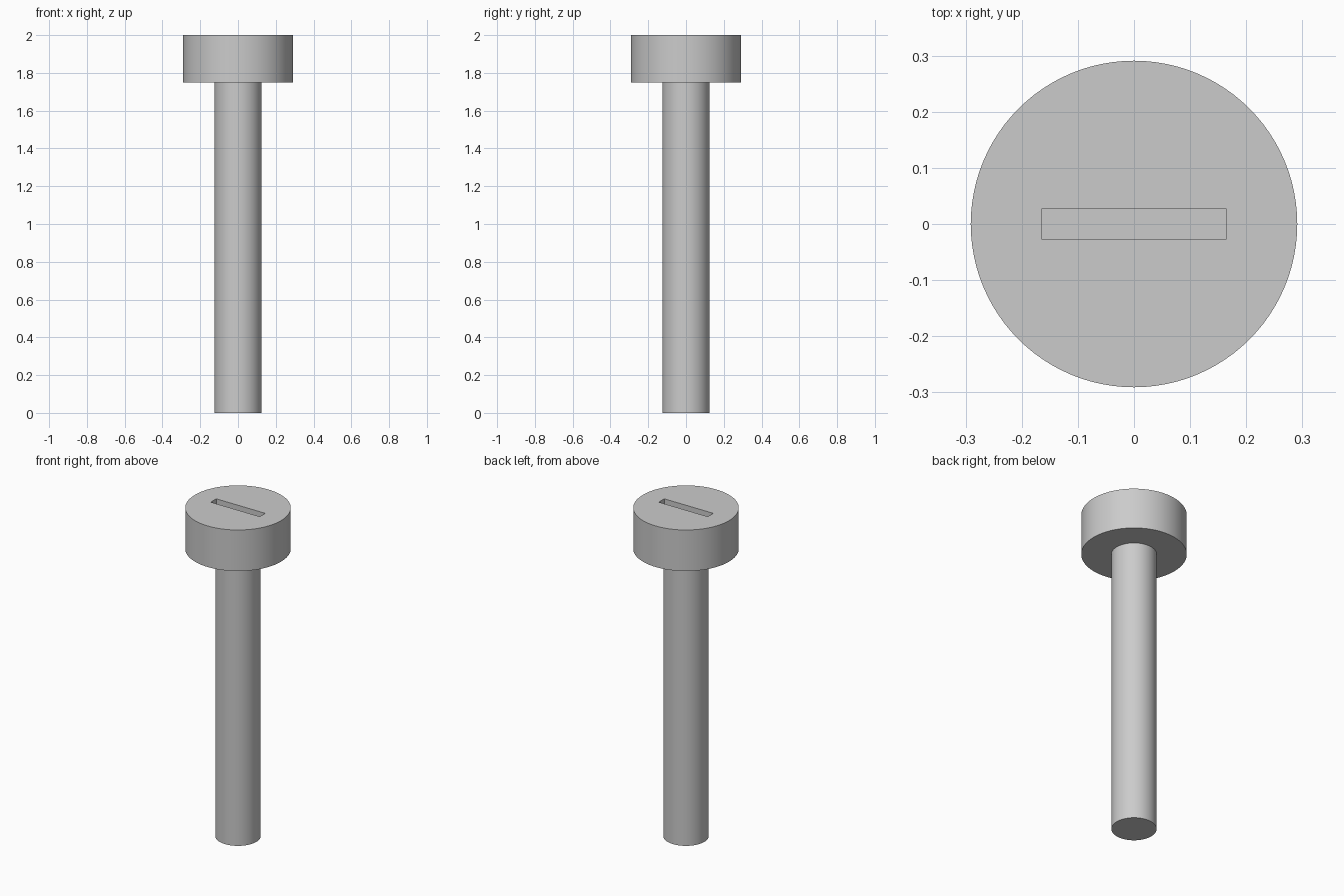
import bpy
import math

if "Cube" in bpy.data.objects:
    bpy.data.objects.remove(bpy.data.objects["Cube"], do_unlink=True)

HEIGHT = 2.0
HEAD_BOTTOM = 1.75
HEAD_RADIUS = 0.291
SHAFT_RADIUS = 0.125
SLOT_LENGTH, SLOT_WIDTH, SLOT_DEPTH = 0.33, 0.053, 0.085

# One plain grey
steel = bpy.data.materials.new("steel_grey")
steel.use_nodes = True
grey = (0.6, 0.6, 0.6, 1)
steel.diffuse_color = grey
steel.node_tree.nodes["Principled BSDF"].inputs["Base Color"].default_value = grey


def cylinder(name, radius, bottom, top):
    bpy.ops.mesh.primitive_cylinder_add(
        vertices=96, radius=radius, depth=top - bottom,
        location=(0, 0, (bottom + top) / 2))
    obj = bpy.context.object
    obj.name = name
    obj.data.materials.append(steel)
    return obj


def smooth(obj):
    bpy.ops.object.select_all(action='DESELECT')
    obj.select_set(True)
    bpy.context.view_layer.objects.active = obj
    bpy.ops.object.shade_smooth_by_angle(angle=math.radians(30))


# Shaft, sunk slightly into the head
shaft = cylinder("shaft", SHAFT_RADIUS, 0, HEAD_BOTTOM + 0.01)
smooth(shaft)

# Head
head = cylinder("head", HEAD_RADIUS, HEAD_BOTTOM, HEIGHT)

# Driver slot cut into the top of the head
bpy.ops.mesh.primitive_cube_add(size=1, location=(0, 0, HEIGHT))
cutter = bpy.context.object
cutter.name = "slot_cutter"
cutter.scale = (SLOT_LENGTH, SLOT_WIDTH, 2 * SLOT_DEPTH)
cutter.data.materials.append(steel)
cutter.hide_render = True

cut = head.modifiers.new("slot", 'BOOLEAN')
cut.operation = 'DIFFERENCE'
cut.solver = 'EXACT'
cut.object = cutter
bpy.context.view_layer.objects.active = head
bpy.ops.object.modifier_apply(modifier=cut.name)
bpy.data.objects.remove(cutter, do_unlink=True)
smooth(head)
